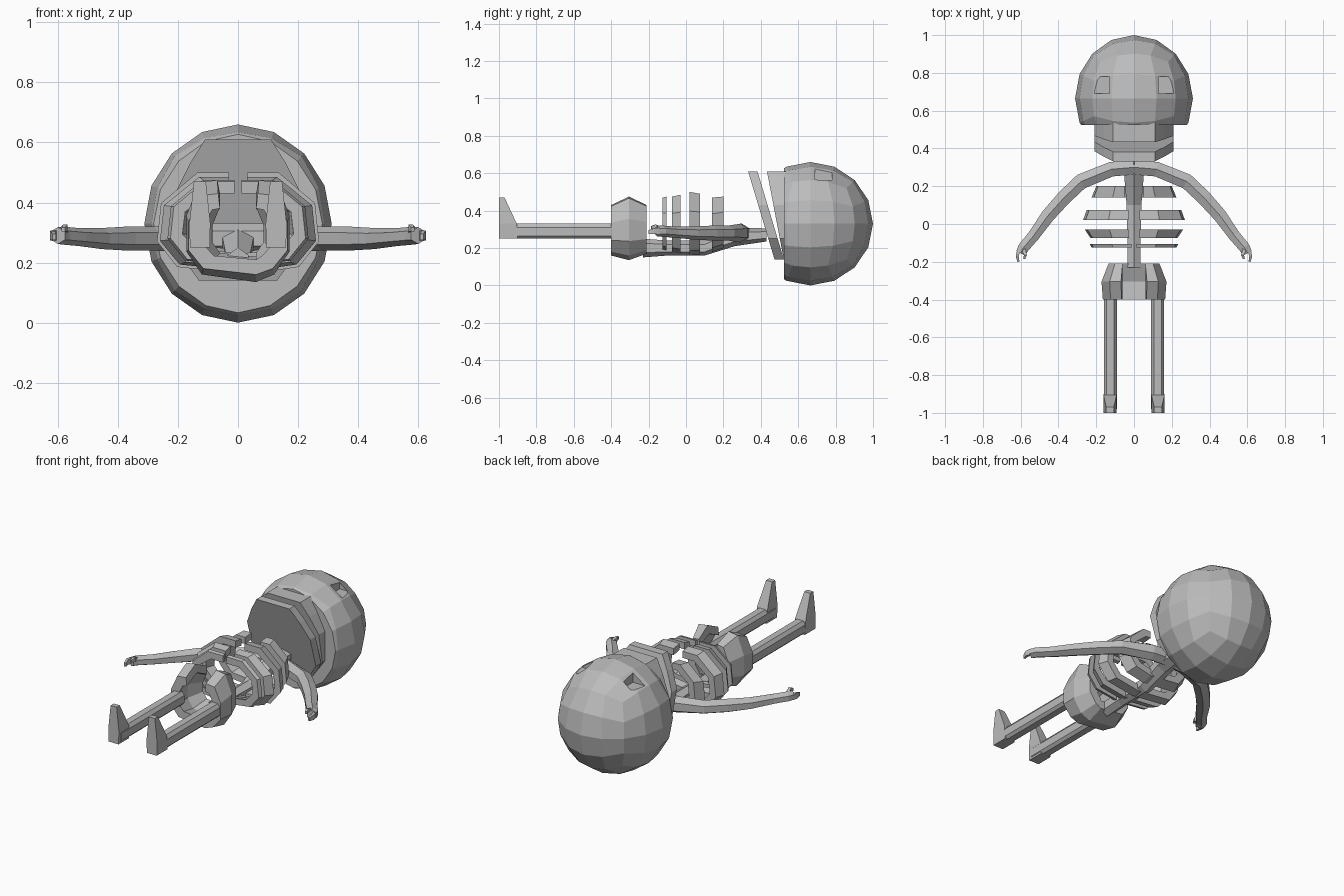
import bpy, bmesh, math
from mathutils import Vector

if "Cube" in bpy.data.objects:
    bpy.data.objects.remove(bpy.data.objects["Cube"])

bone = bpy.data.materials.new("bone_grey")
bone.diffuse_color = (0.5, 0.5, 0.5, 1)
bone.use_nodes = True
bone.node_tree.nodes["Principled BSDF"].inputs["Base Color"].default_value = bone.diffuse_color


def finish(name, bm):
    bmesh.ops.recalc_face_normals(bm, faces=bm.faces)
    me = bpy.data.meshes.new(name)
    bm.to_mesh(me)
    bm.free()
    me.materials.append(bone)
    ob = bpy.data.objects.new(name, me)
    bpy.context.collection.objects.link(ob)
    return ob


def loft(name, rings):
    """Skin a list of closed point rings and cap both ends."""
    bm = bmesh.new()
    rows = [[bm.verts.new(p) for p in r] for r in rings]
    n = len(rows[0])
    for a, b in zip(rows, rows[1:]):
        for i in range(n):
            bm.faces.new((a[i], a[(i + 1) % n], b[(i + 1) % n], b[i]))
    bm.faces.new(rows[0])
    bm.faces.new(rows[-1])
    return finish(name, bm)


def tube(name, path, sides=6):
    """Limb along (x, y, z, half width, half height), flat in the xy plane."""
    rings = []
    for i, (x, y, z, w, h) in enumerate(path):
        a, b = path[max(i - 1, 0)], path[min(i + 1, len(path) - 1)]
        d = Vector((b[0] - a[0], b[1] - a[1], 0)).normalized()
        s = Vector((d.y, -d.x, 0))
        rings.append([Vector((x, y, z)) + s * w * math.cos(t) + Vector((0, 0, h * math.sin(t)))
                      for t in [math.tau * (k + .5) / sides for k in range(sides)]])
    return loft(name, rings)


def open_ring(name, half, sections, wall, gap):
    """C-shaped band, open at the top; sections are (y, half width, z low, z high)."""
    rings = []
    for y, w, lo, hi in sections:
        c, h = (lo + hi) / 2, (hi - lo) / 2
        right = [(max(u * w, gap), c + v * h) for u, v in half]
        inner = [(max(u * (w - wall), gap), c + v * (h - wall)) for u, v in half]
        mirror = lambda pts: [(-x, z) for x, z in pts[-2::-1]]
        loop = right + mirror(right) + (inner + mirror(inner))[::-1]
        rings.append([(x, y, z) for x, z in loop])
    # end caps are split into quads so that the concave band fills cleanly
    bm = bmesh.new()
    rows = [[bm.verts.new(p) for p in r] for r in rings]
    n = len(rows[0])
    for a, b in zip(rows, rows[1:]):
        for i in range(n):
            bm.faces.new((a[i], a[(i + 1) % n], b[(i + 1) % n], b[i]))
    for r in (rows[0], rows[-1]):
        for i in range(n // 2 - 1):
            bm.faces.new((r[i], r[i + 1], r[n - 2 - i], r[n - 1 - i]))
    return finish(name, bm)


def box(name, lo, hi):
    rect = lambda y: [(lo[0], y, lo[2]), (hi[0], y, lo[2]), (hi[0], y, hi[2]), (lo[0], y, hi[2])]
    return loft(name, [rect(lo[1]), rect(hi[1])])


# Cranium: faceted cube-sphere with a flat underside
bm = bmesh.new()
bmesh.ops.create_cube(bm, size=2)
bmesh.ops.subdivide_edges(bm, edges=bm.edges[:], cuts=3, use_grid_fill=True)
for v in bm.verts:
    d = Vector([math.tan(c * math.pi / 4) for c in v.co]).normalized()
    v.co = Vector((d.x * .312, .665 + d.y * .335, .33 + d.z * .33))
cut = bmesh.ops.bisect_plane(bm, geom=bm.verts[:] + bm.edges[:] + bm.faces[:],
                             plane_co=(0, .525, 0), plane_no=(0, -1, 0), clear_outer=True)
bmesh.ops.holes_fill(bm, edges=[e for e in bm.edges if e.is_boundary])
cranium = finish("cranium", bm)

# Eye sockets cut into the cranium
for s, side in ((1, "right"), (-1, "left")):
    x = sorted((s * .13, s * .21))
    socket = box(side + "_socket_cutter", (x[0], .69, .565), (x[1], .78, .8))
    socket.hide_render = True
    socket.hide_viewport = True
    m = cranium.modifiers.new(side + "_socket", 'BOOLEAN')
    m.operation, m.object, m.solver = 'DIFFERENCE', socket, 'EXACT'

# Upper face and lower jaw: tilted plates with angular outlines
half_face = [(.11, .61), (.16, .53), (.21, .43), (.21, .25), (.13, .14)]
outline = half_face + [(-x, z) for x, z in half_face[::-1]]


def plate(name, front, back, slope, pts):
    loft(name, [[(x, y + (.6 - z) * slope, z) for x, z in pts] for y in (front, back)])


plate("upper_face", .435, .55, .19, outline)
plate("lower_jaw", .335, .385, .30, outline)

# Spine and neck
tube("spine", [(0, -.23, .20, .04, .05), (0, -.1, .20, .04, .04), (0, .1, .2, .045, .04),
               (0, .26, .26, .06, .05), (0, .43, .27, .06, .035)])

# Ribs, split at the breastbone
rib_half = [(0, 1), (.5, 1), (.95, .4), (1, -.35), (.75, -.85), (0, -1)]
ribs = [(.14, .225, .18, .47, .20, .20, .20, .475, .05),
        (.02, .27, .16, .50, .075, .25, .165, .49, .03),
        (-.075, .23, .18, .475, -.03, .26, .17, .485, .03),
        (-.125, .225, .19, .47, -.105, .235, .185, .475, .012)]
for i, r in enumerate(ribs):
    open_ring("rib_%d" % (i + 1), rib_half, [r[:4], r[4:8]], .04, r[8])

# Pelvis: open angular bowl
hip_half = [(.4, 1), (.75, .95), (1, .3), (1, -.4), (.7, -.85), (0, -1)]
open_ring("pelvis", hip_half, [(-.40, .165, .16, .43), (-.305, .172, .135, .475),
                               (-.21, .135, .17, .43)], .05, .06)

for s, side in ((1, "right"), (-1, "left")):
    # Arm, sweeping from the shoulder to the palm
    tube(side + "_arm", [(s * x, y, z, w, h) for x, y, z, w, h in (
        (0, .30, .28, .045, .05), (.12, .29, .28, .045, .05), (.28, .225, .28, .047, .04),
        (.37, .14, .28, .045, .04), (.455, .045, .28, .042, .035), (.53, -.06, .285, .036, .03),
        (.585, -.125, .29, .034, .03), (.60, -.155, .29, .03, .028))])
    # Fingers and thumb
    tube(side + "_finger", [(s * .61, -.14, .29, .012, .025), (s * .618, -.17, .29, .011, .022),
                            (s * .612, -.2, .285, .008, .015)], 4)
    tube(side + "_thumb", [(s * .585, -.13, .30, .013, .02), (s * .575, -.165, .315, .011, .016),
                           (s * .582, -.185, .31, .008, .01)], 4)
    # Leg: bevelled bar
    leg = [(-.035, .265), (-.02, .25), (.02, .25), (.035, .265),
           (.035, .31), (.02, .33), (-.02, .33), (-.035, .31)]
    loft(side + "_leg", [[(s * (.125 + x), y, z) for x, z in leg] for y in (-.98, -.38)])
    # Foot: upright wedge narrowing to the toes
    loft(side + "_foot", [[(s * (.127 + x * w), y, z) for x, y in
                           ((-1, -1), (1, -1), (1, back), (-1, back))]
                          for z, w, back in ((.25, .033, -.9), (.33, .035, -.905), (.47, .02, -.97))])
